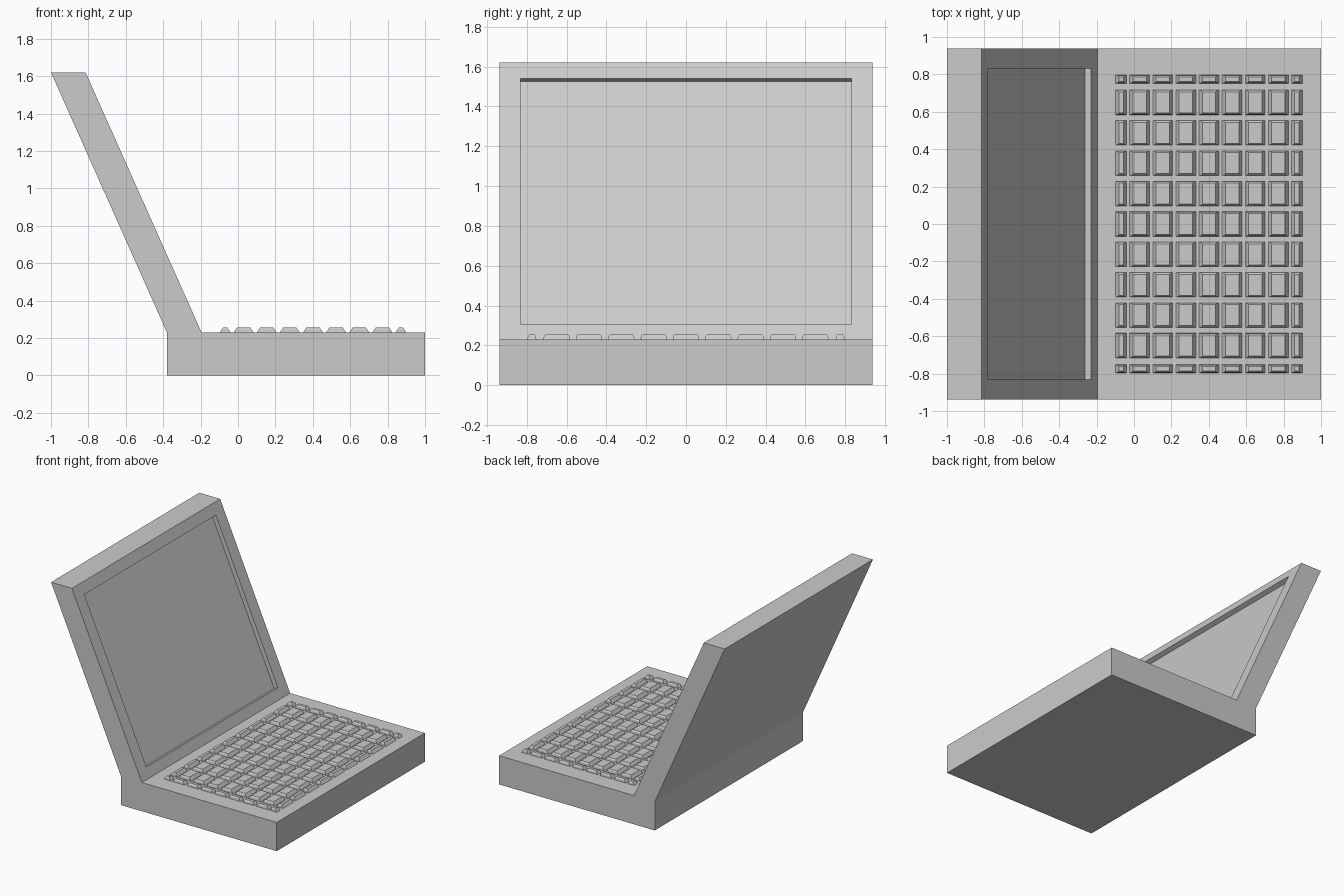
import bpy, bmesh, math
from mathutils import Vector

if "Cube" in bpy.data.objects:
    bpy.data.objects.remove(bpy.data.objects["Cube"])


def finish(bm, name):
    bmesh.ops.recalc_face_normals(bm, faces=bm.faces)
    mesh = bpy.data.meshes.new(name)
    bm.to_mesh(mesh)
    bm.free()
    obj = bpy.data.objects.new(name, mesh)
    bpy.context.collection.objects.link(obj)
    return obj


# Laptop body: base and tilted lid as one side profile extruded across y
HALF_Y = 0.938
HINGE, LID_TOP = Vector((-0.195, 0, 0.23)), Vector((-0.815, 0, 1.62))
profile = [(-0.38, 0), (1, 0), (1, 0.23), (HINGE.x, HINGE.z),
           (LID_TOP.x, LID_TOP.z), (-1, 1.62), (-0.38, 0.23)]
bm = bmesh.new()
side = bm.faces.new([bm.verts.new((x, -HALF_Y, z)) for x, z in profile])
ext = bmesh.ops.extrude_face_region(bm, geom=[side])["geom"]
bmesh.ops.translate(bm, vec=(0, 2 * HALF_Y, 0),
                    verts=[v for v in ext if isinstance(v, bmesh.types.BMVert)])
bmesh.ops.recalc_face_normals(bm, faces=bm.faces)

# Screen recess: inset the lid's inner face, fit it to the margins, push it in
slope = LID_TOP - HINGE
normal = Vector((slope.z, 0, -slope.x)).normalized()
screen = max(bm.faces, key=lambda f: f.normal.dot(normal))
bmesh.ops.inset_region(bm, faces=[screen], thickness=0.09)
mid_z = screen.calc_center_median().z
for v in screen.verts:
    z = 1.54 if v.co.z > mid_z else 0.306
    x = HINGE.x + slope.x * (z - HINGE.z) / slope.z
    v.co = (x, math.copysign(0.832, v.co.y), z)
screen_verts = None
new = bmesh.ops.extrude_face_region(bm, geom=[screen])["geom"]
bmesh.ops.translate(bm, vec=normal * -0.036,
                    verts=[v for v in new if isinstance(v, bmesh.types.BMVert)])
if screen.is_valid:
    bmesh.ops.delete(bm, geom=[screen], context='FACES_ONLY')
finish(bm, "laptop_body")


# Keys: tapered caps with a small chamfer on the y edges
LEVELS = [(0.222, 0, 0), (0.23, 0, 0), (0.246, 0.011, 0.002), (0.255, 0.017, 0.010)]


def add_key(bm, cx, cy, hx, hy):
    rings = []
    for z, ix, iy in LEVELS:
        rings.append([bm.verts.new((cx + sx * (hx - ix), cy + sy * (hy - iy), z))
                      for sx, sy in ((-1, -1), (1, -1), (1, 1), (-1, 1))])
    for a, b in zip(rings, rings[1:]):
        for i in range(4):
            j = (i + 1) % 4
            bm.faces.new((a[i], a[j], b[j], b[i]))
    bm.faces.new(rings[0][::-1])
    bm.faces.new(rings[-1])


# Grid of full keys with narrow keys around the border (centre, half size)
MID_X = 0.401
cols = [(MID_X + 0.1237 * k, 0.053) for k in range(-3, 4)]
cols += [(MID_X + s * 0.470, 0.029) for s in (-1, 1)]
rows = [(0.1625 * k, 0.066) for k in range(-4, 5)]
rows += [(s * 0.774, 0.022) for s in (-1, 1)]
bm = bmesh.new()
for cx, hx in cols:
    for cy, hy in rows:
        add_key(bm, cx, cy, hx, hy)
finish(bm, "keyboard_keys")
